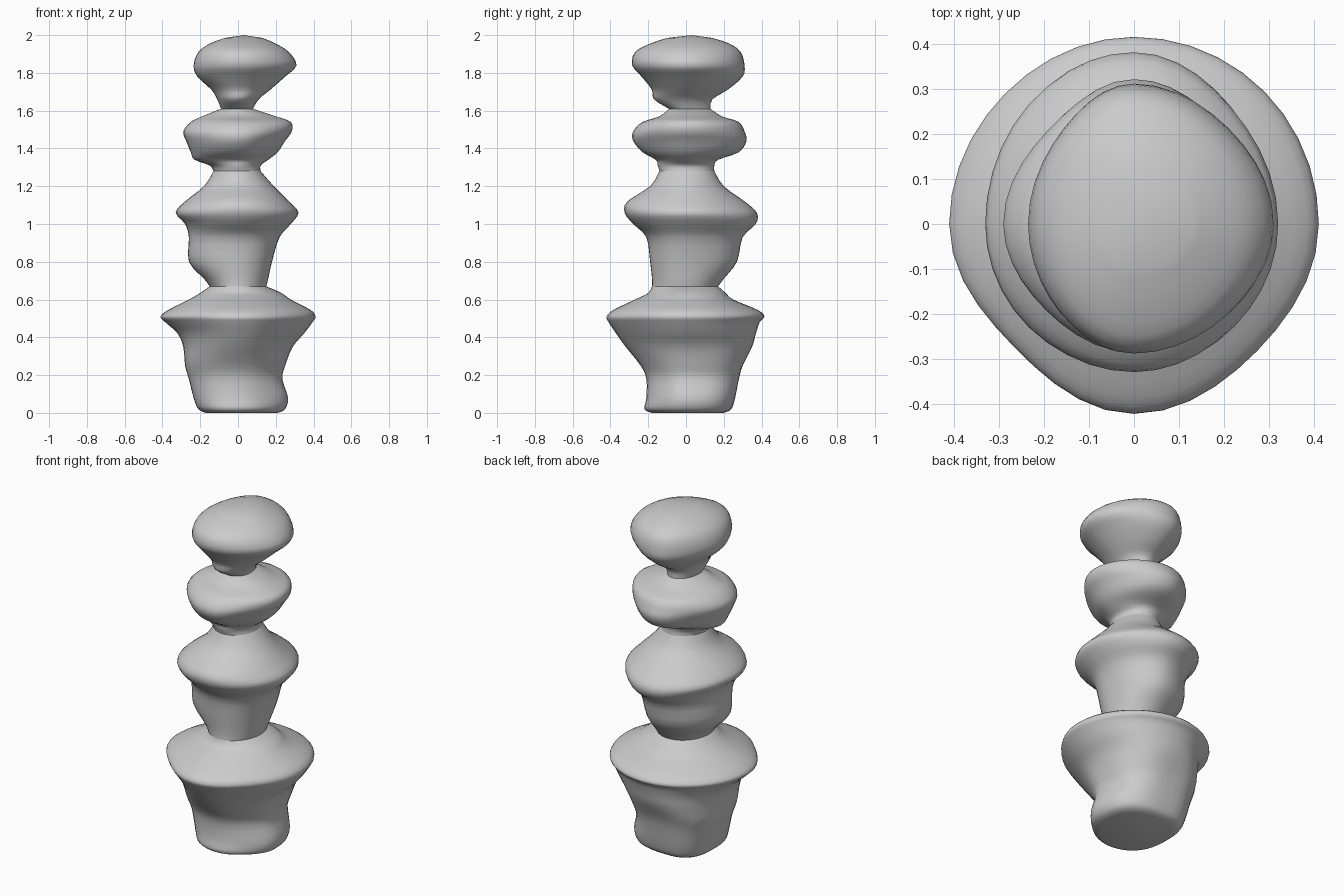
import bpy, bmesh
from math import cos, sin, tau, pi

SIDES, STEPS = 40, 3


def spline(a, b, c, d, t):
    return 0.5 * (2*b + (c-a)*t + (2*a-5*b+4*c-d)*t*t + (3*b-a-3*c+d)*t**3)


def refine(rows):
    """Smoothly interpolate between the measured rings."""
    out = []
    for i in range(len(rows) - 1):
        p = [rows[max(0, min(len(rows)-1, i+k))] for k in (-1, 0, 1, 2)]
        for s in range(STEPS):
            out.append([spline(*v, s / STEPS) for v in zip(*p)])
    return out + [list(rows[-1])]


def stone(name, rows, low, high, base=False, tip=None):
    """Loft rings of (z, left, right, front, back) reach into one stone.
    low / high: swelling of the diagonals (back right, back left,
    front left, front right) in the lower and upper half."""
    bm = bmesh.new()
    rings = []
    z0, z1 = rows[0][0], rows[-1][0]
    for z, l, r, f, b in refine(rows):
        t = (z - z0) / (z1 - z0)
        fade = 1 if base and t < .5 else sin(pi * t)
        mix = min(1, max(0, (t - .4) / .35))
        ring = []
        for i in range(SIDES):
            a = tau * i / SIDES
            c, s = cos(a), sin(a)
            q = int(a / (pi / 2)) % 4
            k = 1 + (low[q]*(1-mix) + high[q]*mix) * sin(2*a)**2 * fade
            ring.append(bm.verts.new((c * (r if c > 0 else l) * k,
                                      s * (b if s > 0 else f) * k, z)))
        rings.append(ring)
    for lo, hi in zip(rings, rings[1:]):
        for i in range(SIDES):
            j = (i + 1) % SIDES
            bm.faces.new((lo[i], lo[j], hi[j], hi[i]))
    if base:
        bm.faces.new(rings[0][::-1])
    if tip:
        top = bm.verts.new(tip)
        for i in range(SIDES):
            bm.faces.new((rings[-1][i], rings[-1][(i+1) % SIDES], top))
    me = bpy.data.meshes.new(name)
    bm.to_mesh(me)
    bm.free()
    for p in me.polygons:
        p.use_smooth = True
    ob = bpy.data.objects.new(name, me)
    bpy.context.collection.objects.link(ob)


# Wide bottom stone
stone("base_stone", [
    (0, .17, .21, .18, .20), (.02, .21, .25, .22, .24), (.08, .235, .265, .21, .26),
    (.18, .26, .235, .21, .28), (.25, .28, .25, .24, .30), (.35, .29, .29, .32, .35),
    (.42, .32, .35, .37, .37), (.48, .385, .395, .41, .39), (.51, .41, .41, .42, .415),
    (.545, .37, .385, .385, .38), (.60, .26, .28, .27, .25), (.635, .20, .23, .20, .21),
    (.67, .15, .15, .18, .17)],
    (.07, .14, .03, -.06), (.0, -.02, -.12, -.08), base=True)

# Tall second stone
stone("lower_middle_stone", [
    (.67, .15, .15, .18, .17), (.71, .18, .16, .18, .2), (.8, .26, .18, .19, .27),
    (.93, .26, .22, .21, .30), (1.0, .28, .28, .28, .37), (1.06, .33, .32, .325, .375),
    (1.12, .28, .27, .31, .31), (1.2, .18, .19, .19, .2),
    (1.28, .13, .12, .14, .15)],
    (.0, .0, .04, .0), (-.06, .0, -.02, -.02))

# Flat third stone
stone("upper_middle_stone", [
    (1.28, .13, .12, .14, .15), (1.31, .15, .12, .15, .15), (1.34, .23, .16, .16, .17),
    (1.38, .25, .21, .23, .28), (1.44, .275, .25, .28, .32), (1.49, .29, .285, .28, .31),
    (1.54, .25, .28, .23, .28), (1.57, .19, .2, .14, .19),
    (1.61, .09, .08, .09, .13)],
    (-.02, -.1, -.04, -.1), (-.02, -.05, -.06, -.05))

# Rounded top stone
stone("top_stone", [
    (1.61, .09, .08, .09, .13), (1.66, .11, .11, .17, .14), (1.71, .14, .17, .18, .22),
    (1.78, .215, .25, .235, .30), (1.84, .235, .31, .285, .31), (1.91, .21, .27, .27, .29),
    (1.955, .15, .2, .19, .23), (1.985, .07, .13, .1, .14)],
    (-.04, -.05, -.02, -.03), (-.04, -.05, -.02, -.03), tip=(.03, .03, 2.0))
